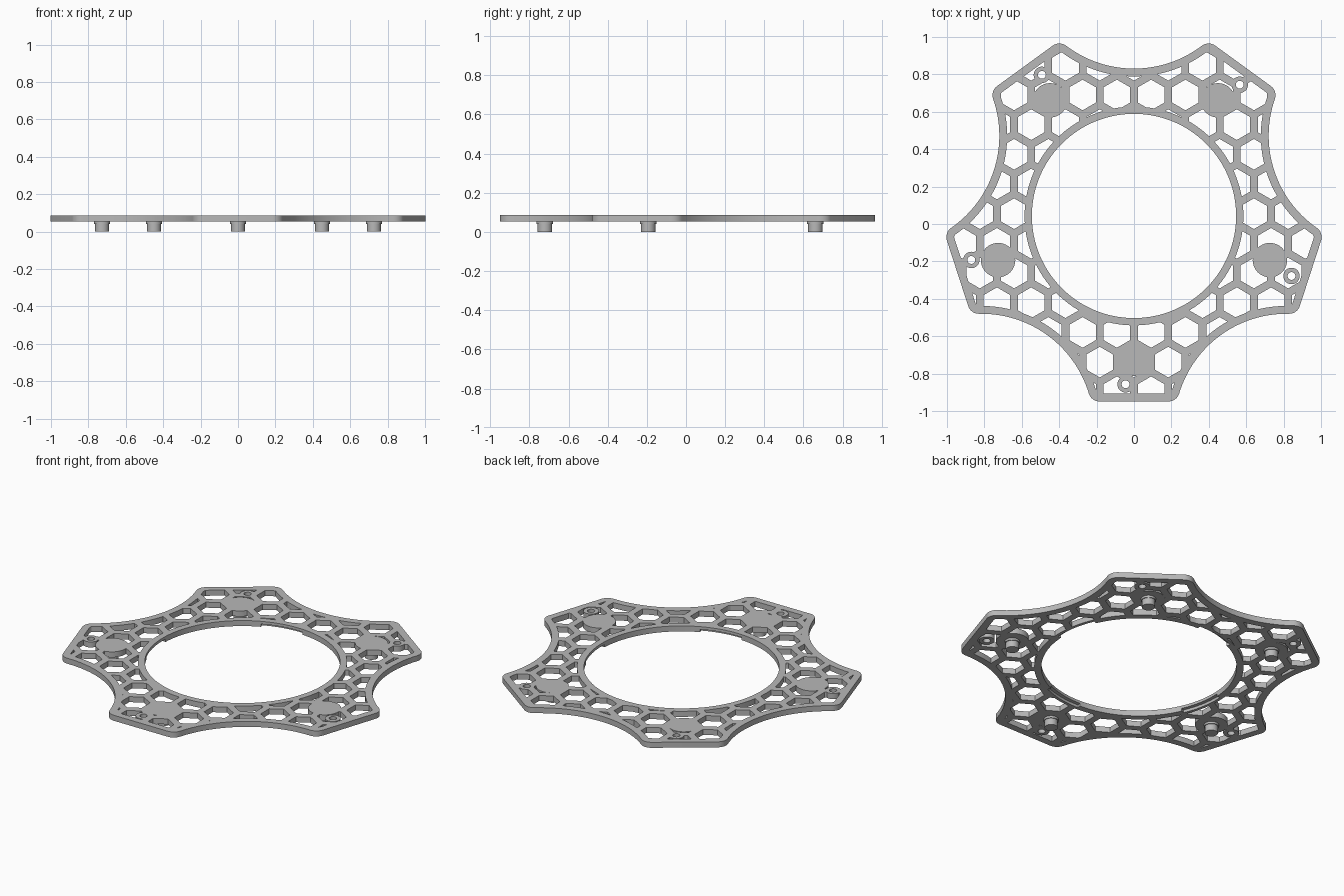
import bpy, bmesh, math
from mathutils import Vector, Matrix

if "Cube" in bpy.data.objects:
    bpy.data.objects.remove(bpy.data.objects["Cube"], do_unlink=True)

CY = 0.043                 # ring centre on y
Z0, Z1 = 0.053, 0.087      # plate underside and top
PADS = [math.radians(-90 + 72 * k) for k in range(5)]

grey = bpy.data.materials.new("light_grey")
grey.use_nodes = True
grey.diffuse_color = (0.48, 0.48, 0.48, 1)
grey.node_tree.nodes["Principled BSDF"].inputs["Base Color"].default_value = (0.48, 0.48, 0.48, 1)


def make(name, prisms):
    """One object from a list of (2D loop, z low, z high) prisms."""
    bm = bmesh.new()
    for loop, lo, hi in prisms:
        face = bm.faces.new([bm.verts.new((p[0], p[1], lo)) for p in loop])
        ext = bmesh.ops.extrude_face_region(bm, geom=[face])
        top = [v for v in ext["geom"] if isinstance(v, bmesh.types.BMVert)]
        bmesh.ops.translate(bm, verts=top, vec=(0, 0, hi - lo))
    bmesh.ops.recalc_face_normals(bm, faces=bm.faces)
    mesh = bpy.data.meshes.new(name)
    bm.to_mesh(mesh)
    bm.free()
    mesh.materials.append(grey)
    obj = bpy.data.objects.new(name, mesh)
    bpy.context.collection.objects.link(obj)
    return obj


def cut(target, cutter, operation="DIFFERENCE"):
    """Apply a boolean and remove the cutter."""
    cutter.hide_render = True
    mod = target.modifiers.new("cut", "BOOLEAN")
    mod.operation, mod.solver, mod.object = operation, "EXACT", cutter
    deps = bpy.context.evaluated_depsgraph_get()
    mesh = bpy.data.meshes.new_from_object(target.evaluated_get(deps))
    target.modifiers.clear()
    target.data = mesh
    bpy.data.objects.remove(cutter, do_unlink=True)


def arc(c, r, a, b, n):
    return [Vector((c[0] + r * math.cos(a + (b - a) * i / n),
                    c[1] + r * math.sin(a + (b - a) * i / n))) for i in range(n + 1)]


def circle(c, r, n):
    return arc(c, r, 0, math.tau, n)[:-1]


def pad_point(angle, radial, side):
    """Point given by distance along a pad direction and sideways offset."""
    return Vector((radial * math.cos(angle) - side * math.sin(angle),
                   CY + radial * math.sin(angle) + side * math.cos(angle)))


def outline(inset):
    """Five flat pads with rounded corners, joined by concave arcs."""
    d, r, f = 0.992 - inset, 0.6 + inset, 0.06 - inset
    scoop = Vector((math.cos(math.radians(36)), math.sin(math.radians(36)))) * 1.388
    corner = Vector((d - f, scoop.y - math.sqrt((r + f) ** 2 - (scoop.x - d + f) ** 2)))
    to_corner = corner - scoop
    start = math.atan2(to_corner.y, to_corner.x) % math.tau
    mid = math.radians(216)
    half = arc(corner, f, 0, start - math.pi, 8) + arc(scoop, r, start, mid, 16)[1:]
    profile = [Vector((p.x, -p.y)) for p in reversed(half[:-1])] + half
    return [pad_point(a, p.x, p.y) for a in PADS for p in profile]


# Honeycomb openings, trimmed to the rims and kept clear of the mounts
DX, DY, R = 0.1832, 0.1587, 0.082
hexes = []
for row in range(-1, 12):
    for col in range(-7, 8):
        c = ((col + (0.5 if row % 2 == 0 else 0)) * DX, 0.69 - row * DY)
        if 0.46 < math.hypot(c[0], c[1] - CY) < 1.1:
            hexes.append((arc(c, R, math.pi / 6, math.pi / 6 + math.tau, 6)[:-1], -0.1, 0.3))
openings = make("honeycomb_cutter", hexes)
cut(openings, make("rim_limit", [(outline(0.042), -0.05, 0.25)]), "INTERSECT")
keep = [(circle((0, CY), 0.585, 128), -0.2, 0.4)]
keep += [(circle(pad_point(a, 0.764, 0), 0.092, 40), -0.2, 0.4) for a in PADS]
keep += [(circle(pad_point(a, 0.9, -0.045), 0.044, 28), -0.2, 0.4) for a in PADS]
cut(openings, make("keep_areas", keep))

# Plate
plate = make("honeycomb_plate", [(outline(0), Z0, Z1)])
cut(plate, make("centre_cutter", [(circle((0, CY), 0.546, 128), -0.2, 0.4)]))
cut(plate, openings)
cut(plate, make("screw_cutter",
                [(circle(pad_point(a, 0.9, -0.045), 0.021, 24), -0.2, 0.4) for a in PADS]))

# Locking recesses under the inner rim
recesses = []
for k in range(4):
    a, b = math.radians(90 * k - 3), math.radians(90 * k + 24)
    recesses.append((arc((0, CY), 0.567, a, b, 12) + arc((0, CY), 0.5, b, a, 12), 0, 0.07))
cut(plate, make("recess_cutter", recesses))

# Feet: a short collar above a slimmer peg
feet = [plate]
for i, a in enumerate(PADS):
    c = pad_point(a, 0.764, 0)
    feet.append(make(f"foot_peg_{i + 1}", [(circle(c, 0.037, 32), 0, 0.041)]))
    feet.append(make(f"foot_collar_{i + 1}", [(circle(c, 0.042, 32), 0.04, Z0 + 0.002)]))

# Smooth curved walls, keep sharp edges
for o in bpy.context.selected_objects:
    o.select_set(False)
for o in feet:
    o.select_set(True)
bpy.context.view_layer.objects.active = plate
bpy.ops.object.shade_smooth_by_angle(angle=math.radians(30))
